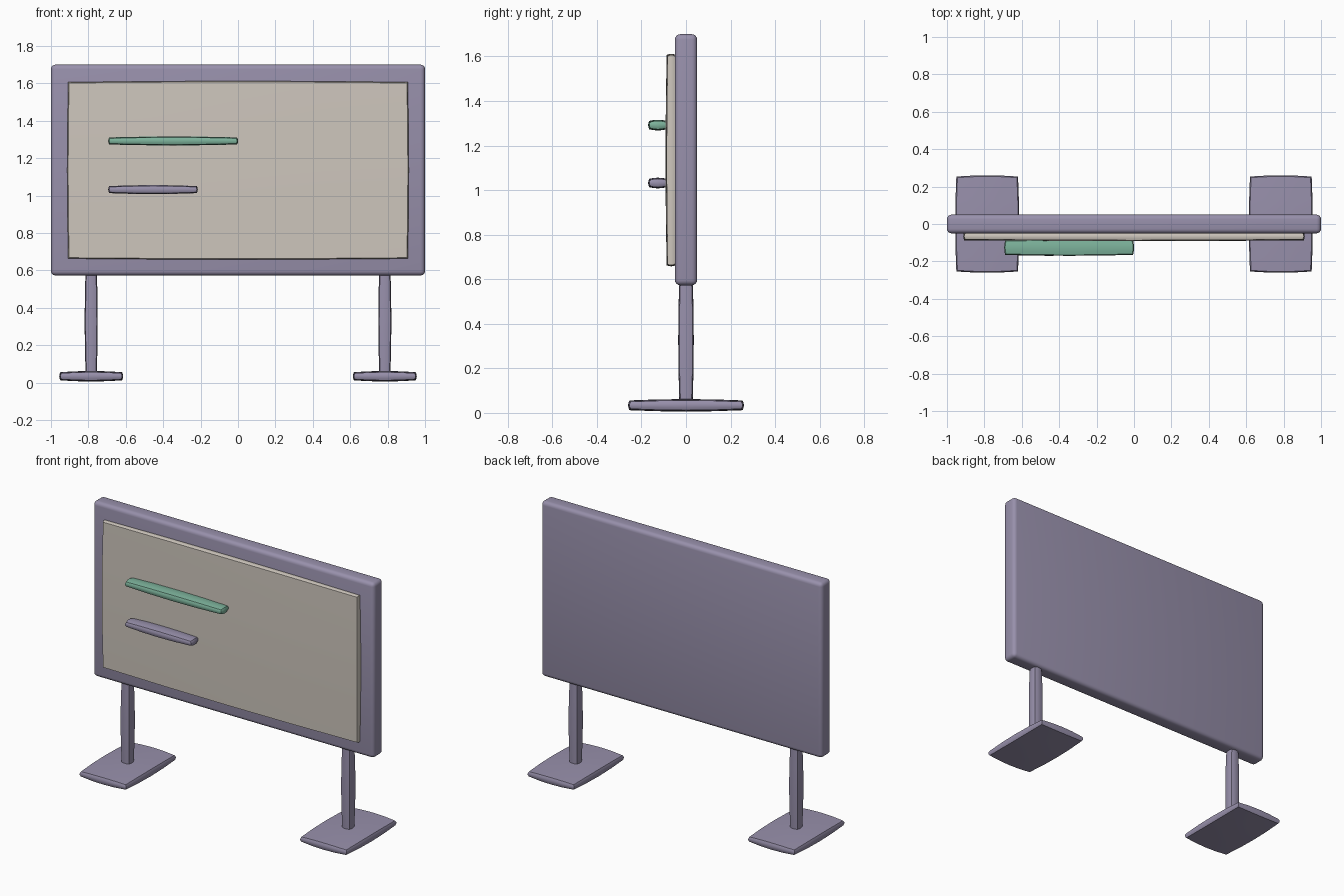
import bpy, bmesh, math

if "Cube" in bpy.data.objects:
    bpy.data.objects.remove(bpy.data.objects["Cube"])


def material(name, rgb):
    m = bpy.data.materials.new(name)
    m.diffuse_color = (*rgb, 1)
    m.use_nodes = True
    m.node_tree.nodes["Principled BSDF"].inputs["Base Color"].default_value = m.diffuse_color
    return m


PURPLE = material("muted purple", (0.314, 0.28, 0.41))
CREAM = material("warm grey", (0.62, 0.57, 0.51))
GREEN = material("soft green", (0.205, 0.45, 0.33))


def finish(name, bm, mat):
    me = bpy.data.meshes.new(name)
    bm.to_mesh(me)
    bm.free()
    ob = bpy.data.objects.new(name, me)
    bpy.context.collection.objects.link(ob)
    me.materials.append(mat)
    bpy.ops.object.select_all(action='DESELECT')
    ob.select_set(True)
    bpy.context.view_layer.objects.active = ob
    bpy.ops.object.shade_smooth_by_angle(angle=math.radians(35))
    return ob


def cube(lo, hi, cuts=0):
    """Cube mesh in -1..1 with the centre and half sizes of the wanted box."""
    bm = bmesh.new()
    bmesh.ops.create_cube(bm, size=2)
    if cuts:
        bmesh.ops.subdivide_edges(bm, edges=bm.edges[:], cuts=cuts, use_grid_fill=True)
    centre = [(a + b) / 2 for a, b in zip(lo, hi)]
    half = [(b - a) / 2 for a, b in zip(lo, hi)]
    return bm, centre, half


def bowed_box(name, lo, hi, mat, bow):
    """Box whose faces bulge gently, pulled in by bow at the corners."""
    bm, c, h = cube(lo, hi, 3)
    for v in bm.verts:
        u = v.co.copy()
        for i in range(3):
            a, b = u[i - 1], u[i - 2]
            v.co[i] = c[i] + u[i] * (h[i] - bow * (a * a + b * b) / 2)
    return finish(name, bm, mat)


# rounded board frame
bm, c, h = cube((-1, -0.05, 0.573), (1, 0.05, 1.7))
for v in bm.verts:
    v.co = [c[i] + v.co[i] * h[i] for i in range(3)]
bmesh.ops.bevel(bm, geom=bm.edges[:], offset=0.024, segments=4, profile=0.5, affect='EDGES')
finish("board_frame", bm, PURPLE)

# front panel and the two raised bars
bowed_box("front_panel", (-0.913, -0.092, 0.658), (0.913, -0.04, 1.612), CREAM, 0.01)
bowed_box("upper_bar", (-0.694, -0.17, 1.268), (0.0, -0.082, 1.316), GREEN, 0.01)
bowed_box("lower_bar", (-0.694, -0.17, 1.008), (-0.215, -0.082, 1.056), PURPLE, 0.01)

# posts and feet on both sides
for side, x in (("left", -0.785), ("right", 0.785)):
    bowed_box(side + "_post", (x - 0.035, -0.035, 0.045), (x + 0.035, 0.035, 0.61), PURPLE, 0.01)
    bowed_box(side + "_foot", (x - 0.171, -0.26, 0.006), (x + 0.171, 0.26, 0.062), PURPLE, 0.012)
